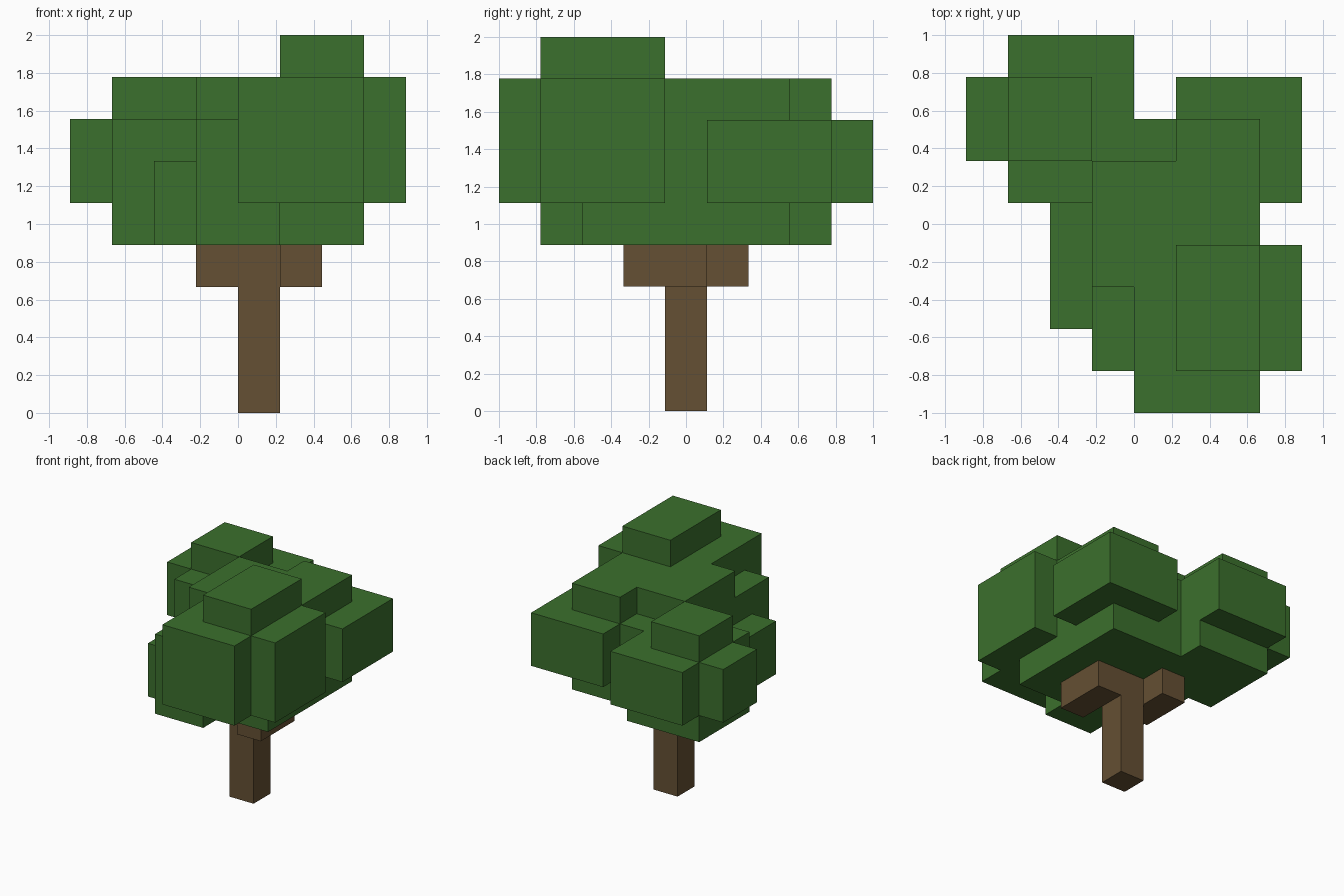
import bpy
import bmesh
from mathutils import Vector

UNIT = 2 / 9  # edge of one block

cube = bpy.data.objects.get("Cube")
if cube:
    bpy.data.objects.remove(cube, do_unlink=True)


def make_material(name, color):
    mat = bpy.data.materials.new(name)
    mat.use_nodes = True
    mat.diffuse_color = color
    bsdf = next(n for n in mat.node_tree.nodes if n.type == 'BSDF_PRINCIPLED')
    bsdf.inputs["Base Color"].default_value = color
    bsdf.inputs["Roughness"].default_value = 0.9
    return mat


leaf_green = make_material("leaf green", (0.044, 0.162, 0.026, 1))
bark_brown = make_material("bark brown", (0.130, 0.080, 0.033, 1))

# Boxes in whole blocks: (x from, x to), (y from, y to), (z from, z to)
TRUNK = [
    ((0, 1), (4, 5), (0, 4)),    # stem
    ((1, 2), (3, 5), (3, 4)),    # left branch
    ((-1, 0), (4, 6), (3, 4)),   # right branch
]
CROWN = [
    ((-1, 3), (3, 6), (4, 8)),   # core
    ((1, 3), (2, 7), (4, 8)),    # left side
    ((0, 3), (2, 7), (4, 7)),    # left side ledge
    ((-1, 1), (1, 4), (4, 7)),   # front low clump
    ((-2, 0), (2, 5), (4, 6)),   # right low clump
    ((0, 3), (0, 4), (5, 8)),    # front clump
    ((1, 4), (1, 4), (5, 8)),    # front left clump
    ((1, 3), (1, 4), (5, 9)),    # crown tip
    ((1, 4), (5, 8), (5, 7)),    # back left clump
    ((-3, 0), (5, 8), (4, 7)),   # back right clump
    ((-3, 0), (5, 9), (5, 7)),   # back right bulge
    ((-4, -1), (6, 8), (5, 7)),  # far right bulge
    ((-3, -1), (6, 8), (5, 8)),  # back right tip
]


def fill(boxes):
    return {(x, y, z) for bx, by, bz in boxes
            for x in range(*bx) for y in range(*by) for z in range(*bz)}


def build_skin(name, cells, solid, mat):
    """Make the outer faces of the cells, leaving out those touching solid."""
    bm = bmesh.new()
    for cell in sorted(cells):
        center = Vector(cell) + Vector((0.5, 0.5, 0.5))
        for axis in range(3):
            for sign in (-1, 1):
                out = Vector((0, 0, 0))
                out[axis] = sign
                if tuple(int(c + o) for c, o in zip(cell, out)) in solid:
                    continue
                u = Vector((0, 0, 0))
                u[(axis + 1) % 3] = 0.5
                v = out.cross(u)
                mid = center + out * 0.5
                corners = (mid - u - v, mid + u - v, mid + u + v, mid - u + v)
                bm.faces.new([bm.verts.new((p - Vector((0, 4.5, 0))) * UNIT)
                              for p in corners])
    bmesh.ops.remove_doubles(bm, verts=bm.verts, dist=0.001)
    mesh = bpy.data.meshes.new(name)
    bm.to_mesh(mesh)
    bm.free()
    mesh.materials.append(mat)
    obj = bpy.data.objects.new(name, mesh)
    bpy.context.collection.objects.link(obj)
    return obj


trunk_cells = fill(TRUNK)
crown_cells = fill(CROWN)
everything = trunk_cells | crown_cells
build_skin("trunk", trunk_cells, everything, bark_brown)
build_skin("leaf_crown", crown_cells, everything, leaf_green)
